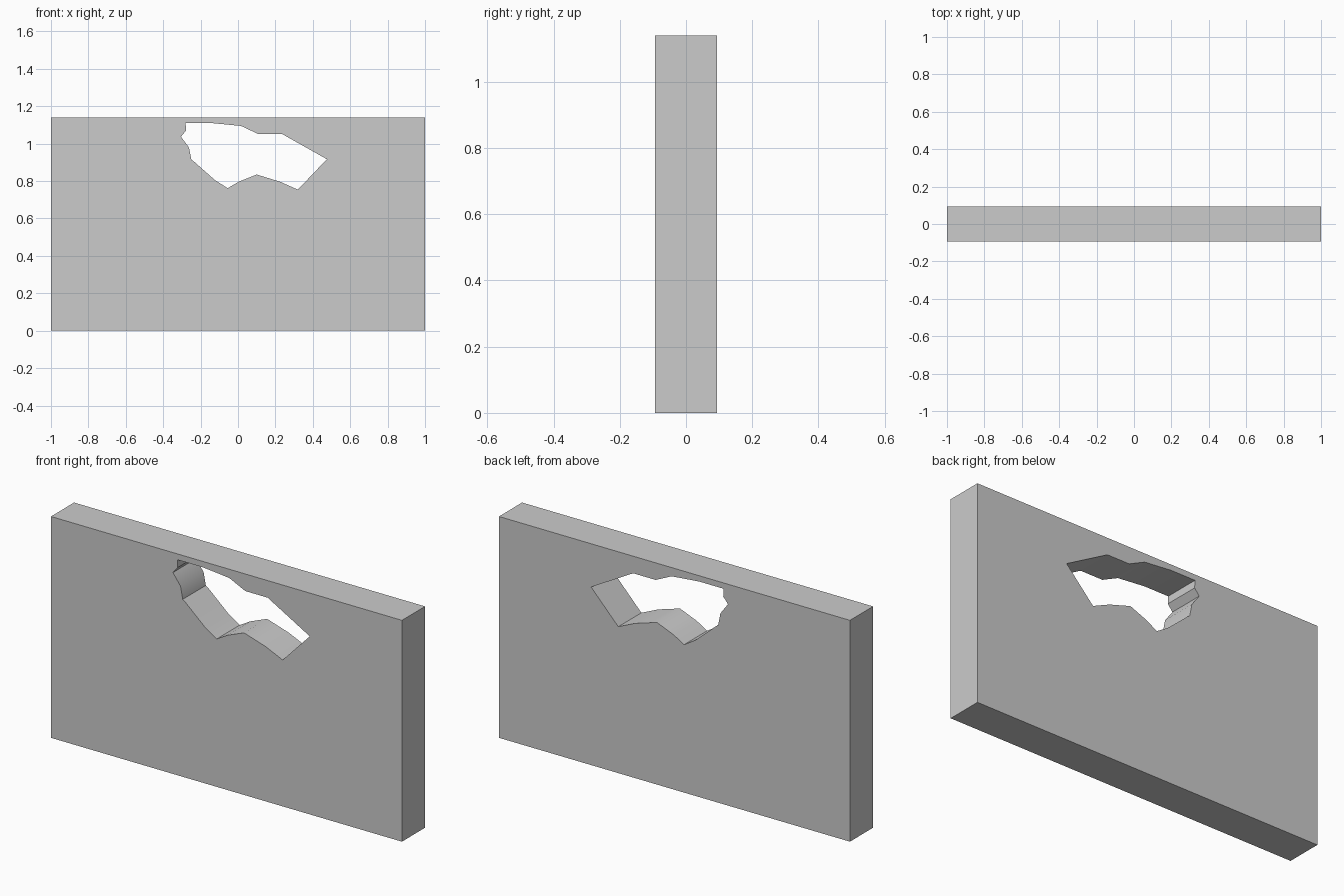
import bpy, bmesh, math
from mathutils import Vector

if "Cube" in bpy.data.objects:
    bpy.data.objects.remove(bpy.data.objects["Cube"])

HALF_THICK = 0.094
HEIGHT = 1.14

# Front profiles as (x, z)
slab = [(-1, 0), (1, 0), (1, HEIGHT), (-1, HEIGHT)]
breach = [(-0.28, 1.11), (-0.14, 1.11), (0.016, 1.095), (0.107, 1.052),
          (0.235, 1.052), (0.475, 0.917), (0.32, 0.754), (0.224, 0.797),
          (0.10, 0.835), (0.005, 0.797), (-0.055, 0.762), (-0.123, 0.805),
          (-0.235, 0.904), (-0.249, 0.914), (-0.262, 0.979),
          (-0.305, 1.037), (-0.278, 1.07)]

bm = bmesh.new()


def add_loop(points):
    verts = [bm.verts.new((x, -HALF_THICK, z)) for x, z in points]
    return [bm.edges.new((a, b)) for a, b in zip(verts, verts[1:] + verts[:1])]


# Front face with a broken hole, extruded through the wall thickness
edges = add_loop(slab) + add_loop(breach)
bmesh.ops.triangle_fill(bm, edges=edges, use_beauty=True, normal=Vector((0, -1, 0)))
result = bmesh.ops.extrude_face_region(bm, geom=bm.faces[:], use_keep_orig=True)
back = [g for g in result["geom"] if isinstance(g, bmesh.types.BMVert)]
bmesh.ops.translate(bm, verts=back, vec=(0, 2 * HALF_THICK, 0))
bmesh.ops.recalc_face_normals(bm, faces=bm.faces[:])

mesh = bpy.data.meshes.new("broken_wall")
bm.to_mesh(mesh)
bm.free()
wall = bpy.data.objects.new("broken_wall", mesh)
bpy.context.collection.objects.link(wall)

# Soften the shallow bends inside the hole, keep the corners sharp
bpy.context.view_layer.objects.active = wall
wall.select_set(True)
bpy.ops.object.shade_smooth_by_angle(angle=math.radians(40))
